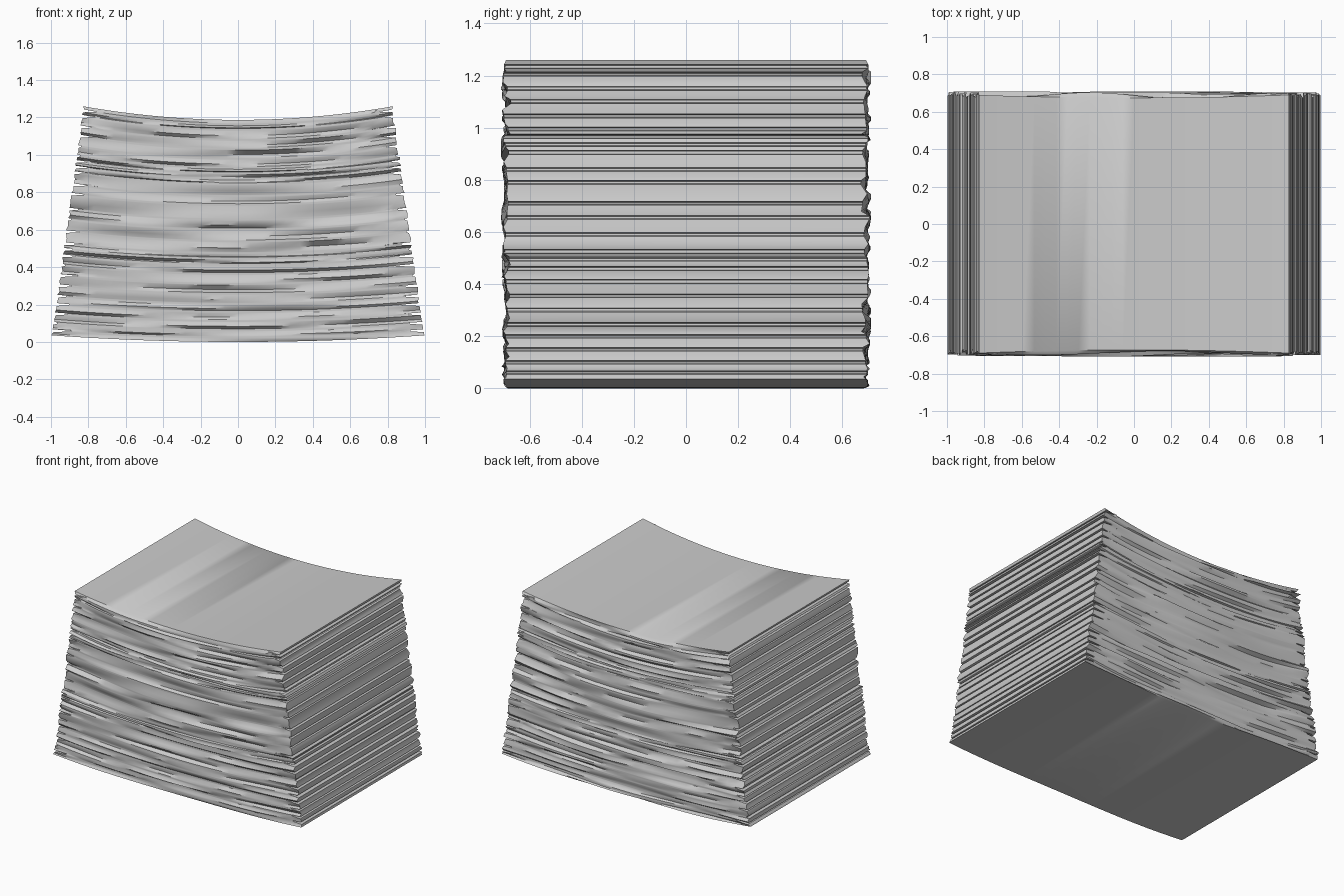
import bpy, bmesh, math, random

if "Cube" in bpy.data.objects:
    bpy.data.objects.remove(bpy.data.objects["Cube"])

random.seed(7)
NX = 28

# Heights (at the right-hand end) where bundles of sheets part from each other
gaps = [0.06, 0.10, 0.15, 0.20, 0.245, 0.30, 0.355, 0.41, 0.46, 0.495, 0.525, 0.59,
        0.655, 0.71, 0.79, 0.84, 0.905, 0.935, 0.965, 0.995, 1.045, 1.10, 1.15, 1.205, 1.235]


def level(z_end):
    return (z_end - 0.035) / 1.225


def wave():
    """Smooth random ripple along one edge of a sheet."""
    parts = [(random.uniform(-1, 1), random.uniform(1.0, 5.5), random.uniform(0, 6.3))
             for _ in range(4)]
    return lambda s: max(-1, min(1, 0.6 * sum(a * math.sin(f * s + p) for a, f, p in parts)))


def row(t, left=0.0, right=0.0, front=None, back=None):
    return dict(t=t, left=left, right=right, front=front or wave(), back=back or wave())


# Sheet levels: each bundle has flush edges, with a thin recess above it
rows = [row(0.0)]
prev = 0.0
for g in gaps:
    t = level(g)
    rows.append(row((prev + t) / 2 - 0.003, random.uniform(0, 0.012), random.uniform(0, 0.012)))
    edge = row(t - 0.006, random.uniform(0, 0.01), random.uniform(0, 0.01))
    f, b = edge["front"], edge["back"]
    rows.append(edge)
    dl, dr = (random.choice([0.02, 0.05, 0.07, 0.1]) for _ in range(2))
    rows.append(row(t - 0.003, dl, dr, f, b))
    rows.append(row(t + 0.003, dl, dr, f, b))
    rows.append(row(t + 0.006, random.uniform(0, 0.01), random.uniform(0, 0.01), f, b))
    prev = t
rows.append(row(1.0, 0, 0, lambda s: -0.9 * (1 - s * s), lambda s: -0.8 * (1 - s * s)))

# Block of curved sheets: stacked rings joined into side walls, then capped
bm = bmesh.new()
rings = []
for r in rows:
    t = r["t"]
    half = 0.997 - 0.168 * t
    ring = {}
    for side, key in ((-1, "front"), (1, "back")):
        line = []
        for i in range(NX + 1):
            s = 2 * i / NX - 1
            # only the end strips are drawn in at a recess
            x = s * half
            x += r["left"] * max(0, -s) ** 12 - r["right"] * max(0, s) ** 12
            z = 1.187 * t + (0.035 + 0.038 * t) * s * s
            y = side * (0.69 + 0.019 * r[key](s))
            line.append(bm.verts.new((x, y, z)))
        ring[key] = line
    rings.append(ring)

for a, b in zip(rings, rings[1:]):
    loop_a = a["front"] + a["back"][::-1]
    loop_b = b["front"] + b["back"][::-1]
    n = len(loop_a)
    for i in range(n):
        j = (i + 1) % n
        bm.faces.new((loop_a[i], loop_a[j], loop_b[j], loop_b[i]))
for ring in (rings[0], rings[-1]):
    f, b = ring["front"], ring["back"]
    for i in range(NX):
        bm.faces.new((f[i], f[i + 1], b[i + 1], b[i]))
bmesh.ops.recalc_face_normals(bm, faces=bm.faces)

mesh = bpy.data.meshes.new("paper_stack")
bm.to_mesh(mesh)
bm.free()
stack = bpy.data.objects.new("paper_stack", mesh)
bpy.context.collection.objects.link(stack)
bpy.context.view_layer.objects.active = stack
stack.select_set(True)
bpy.ops.object.shade_smooth_by_angle(angle=math.radians(40))
